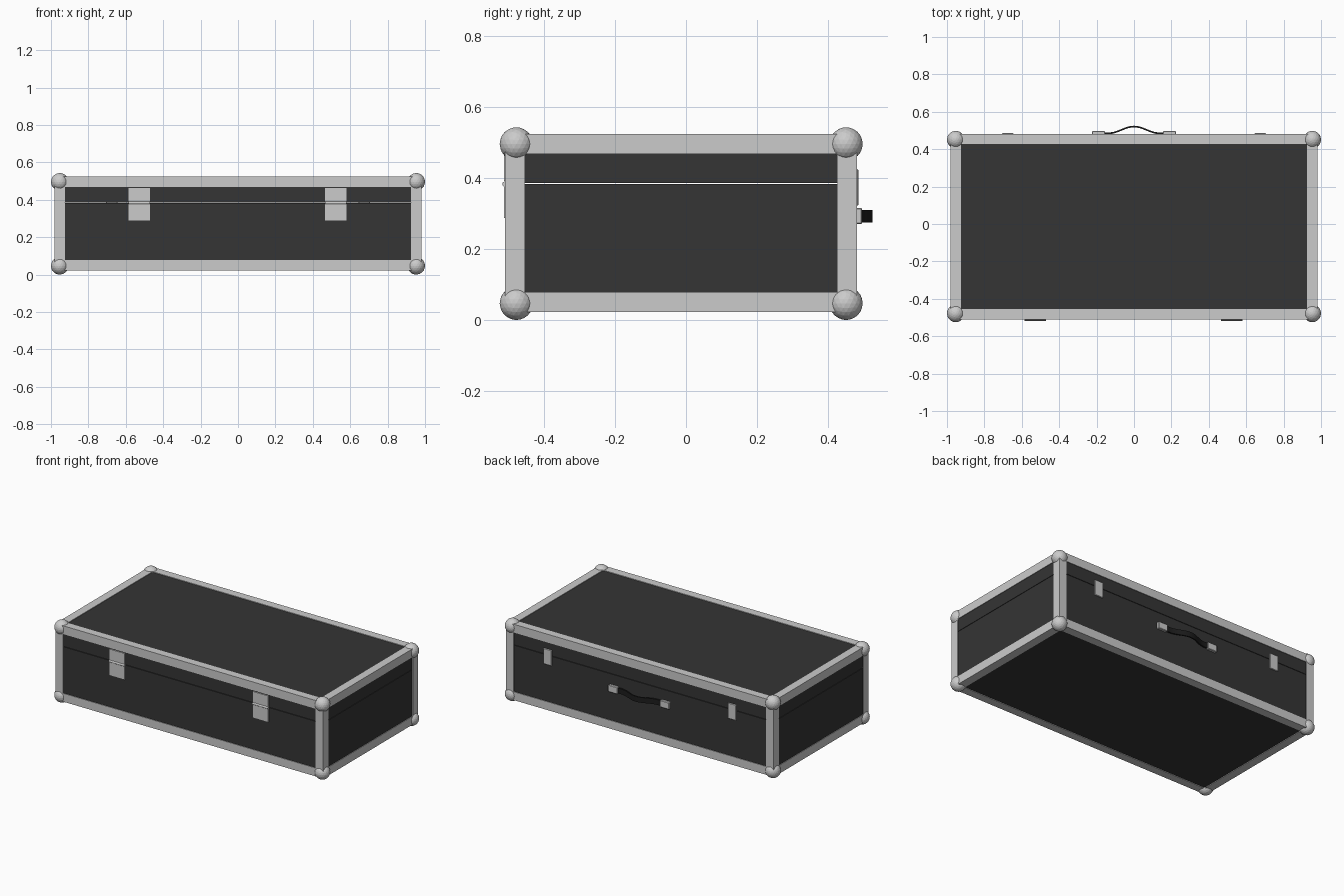
import bpy, bmesh, math
from mathutils import Vector

if "Cube" in bpy.data.objects:
    bpy.data.objects.remove(bpy.data.objects["Cube"])

CY, CZ = -0.0135, 0.273            # case centre
CEN = Vector((0, CY, CZ))
HALF = Vector((0.980, 0.496, 0.251))   # outer half size of the metal frame
SEAM = 0.385                        # height of the lid split


def material(name, v):
    m = bpy.data.materials.new(name)
    m.diffuse_color = (v, v, v, 1)
    m.use_nodes = True
    m.node_tree.nodes["Principled BSDF"].inputs["Base Color"].default_value = m.diffuse_color
    return m


BLACK = material("black_panel", 0.035)
STRAP = material("black_strap", 0.012)


def finish(bm, name, mat=None):
    bmesh.ops.recalc_face_normals(bm, faces=bm.faces)
    me = bpy.data.meshes.new(name)
    bm.to_mesh(me)
    bm.free()
    ob = bpy.data.objects.new(name, me)
    bpy.context.collection.objects.link(ob)
    if mat:
        me.materials.append(mat)
    return ob


def box(name, lo, hi, mat=None, bevel=0):
    bm = bmesh.new()
    bmesh.ops.create_cube(bm, size=1)
    for v in bm.verts:
        v.co = Vector([lo[i] + (v.co[i] + 0.5) * (hi[i] - lo[i]) for i in range(3)])
    if bevel:
        bmesh.ops.bevel(bm, geom=bm.edges[:], offset=bevel, segments=1, affect='EDGES')
    return finish(bm, name, mat)


def extrude(name, pts, vec, mat=None):
    bm = bmesh.new()
    f = bm.faces.new([bm.verts.new(p) for p in pts])
    r = bmesh.ops.extrude_face_region(bm, geom=[f])
    bmesh.ops.translate(bm, vec=vec, verts=[g for g in r["geom"] if isinstance(g, bmesh.types.BMVert)])
    return finish(bm, name, mat)


# Case shell: base and lid with a fine seam between
IN = HALF - Vector((0.004, 0.004, 0.004))
lo, hi = CEN - IN, CEN + IN
box("case_base", lo, (hi.x, hi.y, SEAM - 0.0015), BLACK)
box("case_lid", (lo.x, lo.y, SEAM + 0.0015), hi, BLACK)

# Angle strips along all twelve edges
W, T = 0.055, 0.005
L_PROFILE = [(0, 0), (W, 0), (W, T), (T, T), (T, W), (0, W)]
for axis, label in enumerate("xyz"):
    b, c = [i for i in range(3) if i != axis]
    inset = 0.03 if axis == 2 else 0.015
    for s in (-1, 1):
        for t in (-1, 1):
            pts = []
            for u, w in L_PROFILE:
                p = CEN.copy()
                p[axis] -= HALF[axis] - inset
                p[b] += s * (HALF[b] - u)
                p[c] += t * (HALF[c] - w)
                pts.append(p)
            vec = Vector((0, 0, 0))
            vec[axis] = 2 * (HALF[axis] - inset)
            extrude("edge_strip_" + label, pts, vec)

# Ball corners
for x in (-0.953, 0.953):
    for y in (-0.478, 0.451):
        for z in (0.047, 0.496):
            bpy.ops.mesh.primitive_ico_sphere_add(subdivisions=3, radius=0.047, location=(x, y, z))
            bpy.context.object.name = "corner_ball"

# Front hinges: two leaves and a knuckle
front = CY - IN.y
for x in (-0.5275, 0.5225):
    box("hinge_upper_leaf", (x - 0.057, front - 0.008, SEAM + 0.006), (x + 0.057, front + 0.002, 0.463))
    box("hinge_lower_leaf", (x - 0.057, front - 0.008, 0.288), (x + 0.057, front + 0.002, SEAM - 0.006))
    bpy.ops.mesh.primitive_cylinder_add(vertices=16, radius=0.0075, depth=0.114,
                                        location=(x, front - 0.0045, SEAM - 0.002),
                                        rotation=(0, math.pi / 2, 0))
    bpy.context.object.name = "hinge_knuckle"
    bpy.ops.object.shade_smooth_by_angle()

# Back latch plates and handle mounts
back = CY + IN.y
for s in (-1, 1):
    x = s * 0.675
    box("latch_plate", (x - 0.03, back - 0.002, 0.322), (x + 0.03, back + 0.007, 0.425), bevel=0.002)
    x = s * 0.19
    box("handle_mount", (x - 0.034, back - 0.002, 0.27), (x + 0.034, back + 0.018, 0.316), bevel=0.003)

# Bell-shaped carrying strap
N, TH = 24, 0.009
outer, inner = [], []
for i in range(N + 1):
    x = -0.17 + 0.34 * i / N
    k = min(abs(x) / 0.135, 1)
    y = back + 0.011 + 0.036 * (0.5 + 0.5 * math.cos(math.pi * k))
    outer.append((x, y, 0.275))
    inner.append((x, y - TH, 0.275))
strap = extrude("handle_strap", outer + inner[::-1], (0, 0, 0.035), STRAP)
bpy.context.view_layer.objects.active = strap
bpy.ops.object.select_all(action='DESELECT')
strap.select_set(True)
bpy.ops.object.shade_smooth_by_angle()
